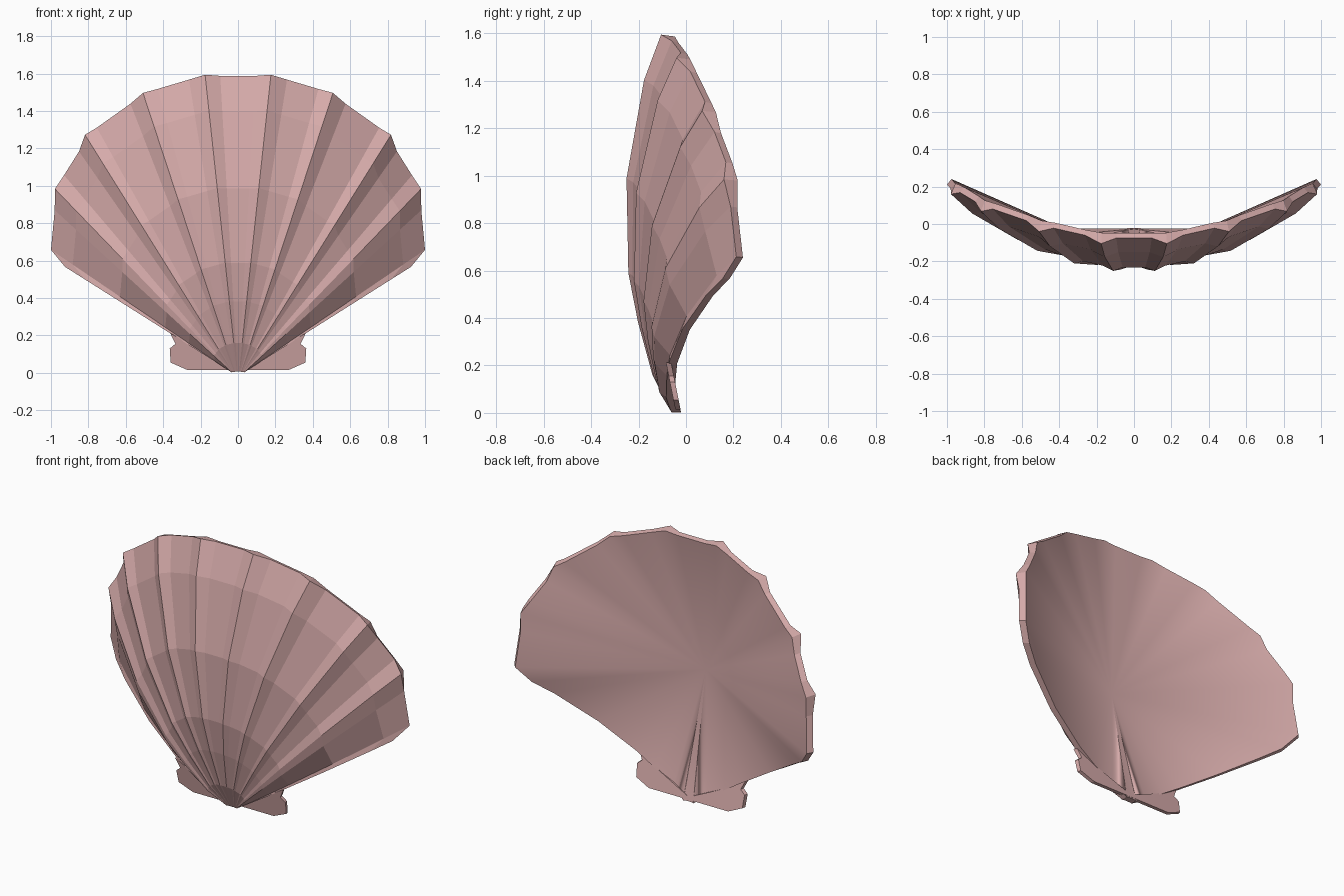
import bpy, bmesh

if "Cube" in bpy.data.objects:
    bpy.data.objects.remove(bpy.data.objects["Cube"])

pink = bpy.data.materials.new("shell_pink")
pink.diffuse_color = (0.67, 0.405, 0.40, 1)
pink.use_nodes = True
pink.node_tree.nodes["Principled BSDF"].inputs["Base Color"].default_value = pink.diffuse_color

# Rim of the right half: x, z, y, extra thickness behind a rib crest, bulge factor
RIM = [
    (.095, 1.588, -.075, 0, 1), (.176, 1.594, -.105, .03, 1), (.262, 1.568, -.060, 0, 1),
    (.430, 1.518, -.022, 0, 1), (.508, 1.497, -.040, .03, 1), (.575, 1.439, .018, 0, 1),
    (.755, 1.311, .080, 0, 1), (.818, 1.273, .068, .03, 1), (.850, 1.184, .120, 0, 1),
    (.930, 1.057, .168, 0, 1), (.979, .984, .160, .03, 1), (.980, .870, .188, 0, 1),
    (1.0, .658, .212, 0, .65), (.925, .567, .155, 0, .55),
]
# Radial profile shared by every ray: fraction from hinge, forward bulge
PROFILE = [(.004, 0), (.1, .075), (.24, .13), (.37, .165), (.62, .162), (.88, .077), (1, 0)]
FRONT_APEX, BACK_APEX = -.062, -.022


def finish(name, bm):
    bmesh.ops.recalc_face_normals(bm, faces=bm.faces)
    # keep the smooth inside separate from the faceted outside
    for e in bm.edges:
        if len({f.smooth for f in e.link_faces}) > 1:
            e.smooth = False
    me = bpy.data.meshes.new(name)
    bm.to_mesh(me)
    bm.free()
    me.materials.append(pink)
    ob = bpy.data.objects.new(name, me)
    bpy.context.collection.objects.link(ob)
    return ob


# Ribbed fan: faceted front and a rim wall round its whole outline
rays = [(-x, z, y, c, f) for x, z, y, c, f in reversed(RIM)] + RIM
n, m = len(PROFILE), len(rays)
bm = bmesh.new()
grid = [[bm.verts.new((x * t + .03 * (1 - t) * x,
                       FRONT_APEX + (y - FRONT_APEX) * t - bulge * factor, z * t))
         for x, z, y, crest, factor in rays] for t, bulge in PROFILE]
for i in range(n - 1):
    for j in range(m - 1):
        bm.faces.new((grid[i][j], grid[i][j + 1], grid[i + 1][j + 1], grid[i + 1][j]))
outline = ([(0, j) for j in range(m)] + [(i, m - 1) for i in range(1, n)]
           + [(n - 1, j) for j in range(m - 2, -1, -1)] + [(i, 0) for i in range(n - 2, 0, -1)])
front = [grid[i][j] for i, j in outline]
back = []
for i, j in outline:
    t, co = PROFILE[i][0], grid[i][j].co
    thick = (BACK_APEX - FRONT_APEX) * (1 - t) + (.028 + rays[j][3]) * t
    back.append(bm.verts.new((co.x * (1 - .025 * t), co.y + thick, co.z * (1 - .005 * t))))

# Inside dish: smooth shallow cone from one deep point out to the rim
deep = bm.verts.new((0, -.19, .74))
for k in range(len(outline)):
    q = (k + 1) % len(outline)
    bm.faces.new((front[k], front[q], back[q], back[k]))
    bm.faces.new((back[k], back[q], deep)).smooth = True
finish("ribbed_shell", bm)

# Hinge ears: small leaning plates either side of the hinge
EAR = [(0, .015), (.27, .015), (.36, .055), (.365, .13), (.335, .155), (.362, .212),
       (.2, .12), (0, .03)]
bm = bmesh.new()
lean = lambda z: -.045 - .2 * (z - .015)
a = [bm.verts.new((x, lean(z), z)) for x, z in EAR]
b = [bm.verts.new((x * .985, lean(z) + .022, z)) for x, z in EAR]
bm.faces.new(a)
bm.faces.new(b[::-1])
for k in range(len(EAR) - 1):
    bm.faces.new((a[k], a[k + 1], b[k + 1], b[k]))
ears = finish("hinge_ears", bm)
mirror = ears.modifiers.new("mirror", 'MIRROR')
mirror.use_axis[0] = True
